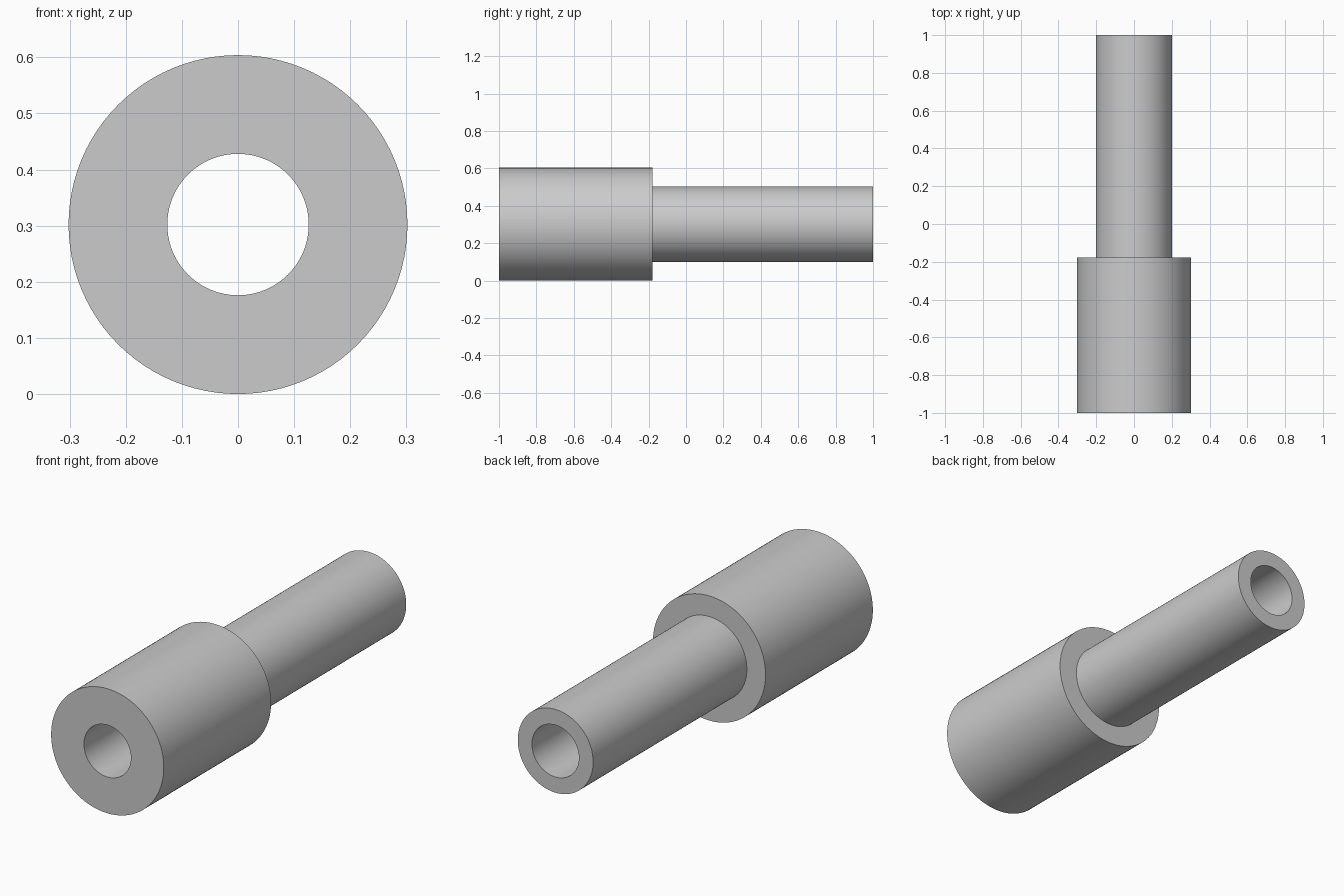
import bpy
import bmesh
import math
from mathutils import Matrix, Vector

cube = bpy.data.objects.get("Cube")
if cube:
    bpy.data.objects.remove(cube, do_unlink=True)

COLLAR_R, STEM_R, BORE_R = 0.302, 0.202, 0.126
FRONT, STEP, BACK = -1.0, -0.178, 1.0
SEGMENTS = 96

# Plain grey
grey = bpy.data.materials.new("grey")
grey.use_nodes = True
colour = (0.6, 0.6, 0.6, 1.0)
grey.diffuse_color = colour
grey.node_tree.nodes["Principled BSDF"].inputs["Base Color"].default_value = colour


def lathe(name, profile, centre):
    """Spin a closed (radius, y) profile around the y axis."""
    bm = bmesh.new()
    verts = [bm.verts.new((r, y, 0)) for r, y in profile]
    edges = [bm.edges.new((a, b)) for a, b in zip(verts, verts[1:] + verts[:1])]
    bmesh.ops.spin(bm, geom=verts + edges, cent=(0, 0, 0), axis=(0, 1, 0),
                   angle=math.tau, steps=SEGMENTS, use_merge=True)
    bmesh.ops.remove_doubles(bm, verts=bm.verts[:], dist=1e-5)
    bmesh.ops.recalc_face_normals(bm, faces=bm.faces[:])
    bmesh.ops.transform(bm, matrix=Matrix.Translation(Vector(centre)), verts=bm.verts[:])
    mesh = bpy.data.meshes.new(name)
    bm.to_mesh(mesh)
    bm.free()
    mesh.materials.append(grey)
    obj = bpy.data.objects.new(name, mesh)
    bpy.context.collection.objects.link(obj)
    bpy.ops.object.select_all(action="DESELECT")
    obj.select_set(True)
    bpy.context.view_layer.objects.active = obj
    bpy.ops.object.shade_smooth_by_angle(angle=math.radians(30))
    return obj


# Wide collar stepping down to a narrow stem, with a bore right through
lathe("stepped_sleeve",
      [(BORE_R, FRONT), (COLLAR_R, FRONT), (COLLAR_R, STEP),
       (STEM_R, STEP), (STEM_R, BACK), (BORE_R, BACK)],
      (0, 0, COLLAR_R))
